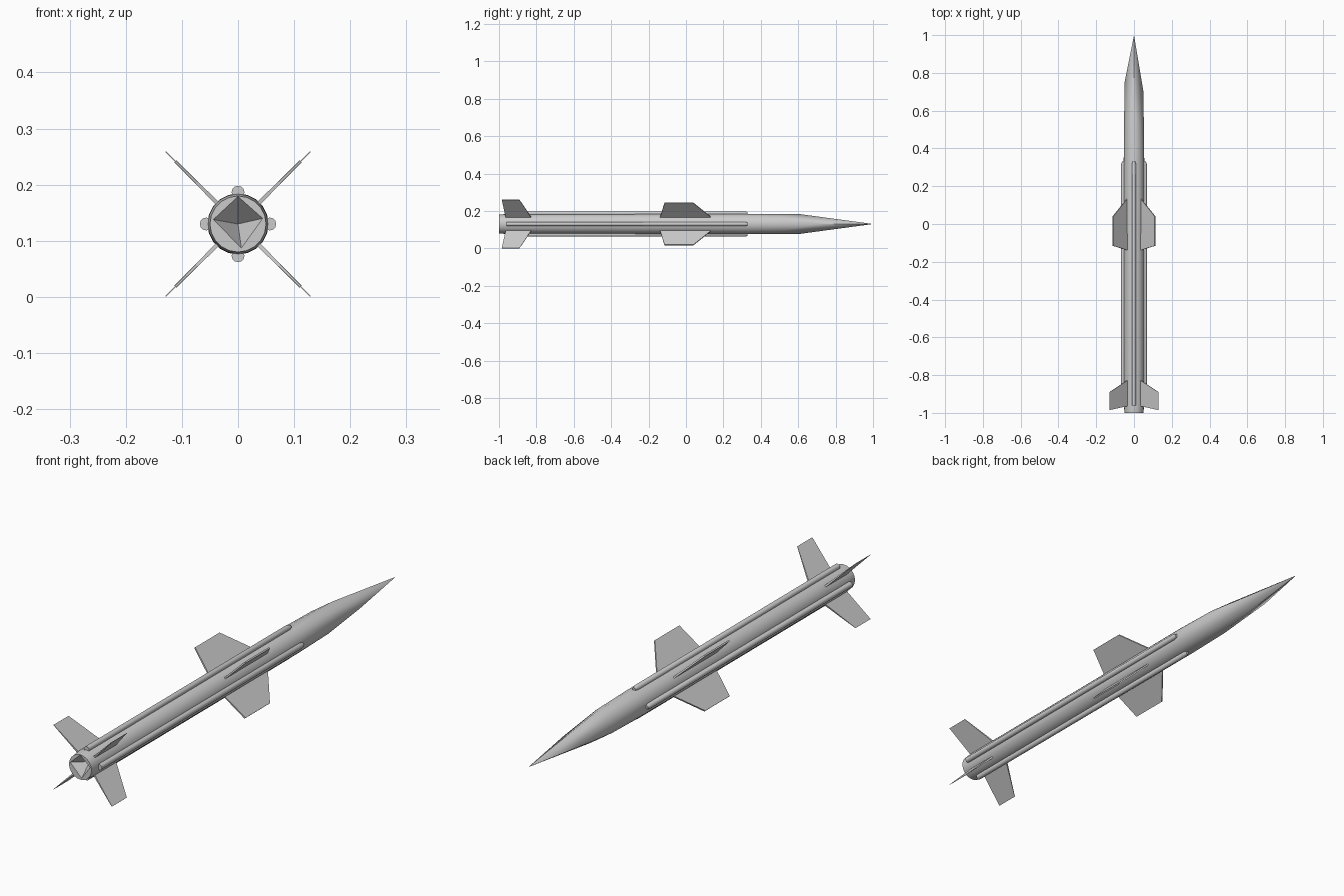
import bpy, bmesh
from math import sin, cos, pi, radians
from mathutils import Matrix, Vector

if "Cube" in bpy.data.objects:
    bpy.data.objects.remove(bpy.data.objects["Cube"])

AXIS_Z = 0.13


def ring(y, r, n, offset=0.0):
    return [(r * cos(offset + 2 * pi * i / n), y, AXIS_Z + r * sin(offset + 2 * pi * i / n))
            for i in range(n)]


def hull(name, points, smooth=None):
    bm = bmesh.new()
    for p in points:
        bm.verts.new(p)
    res = bmesh.ops.convex_hull(bm, input=bm.verts[:])
    loose = [v for v in bm.verts if not v.link_faces]
    bmesh.ops.delete(bm, geom=loose, context='VERTS')
    bmesh.ops.dissolve_limit(bm, angle_limit=radians(0.5), verts=bm.verts[:], edges=bm.edges[:])
    bmesh.ops.recalc_face_normals(bm, faces=bm.faces[:])
    me = bpy.data.meshes.new(name)
    bm.to_mesh(me)
    bm.free()
    ob = bpy.data.objects.new(name, me)
    bpy.context.collection.objects.link(ob)
    if smooth:
        bpy.ops.object.select_all(action='DESELECT')
        ob.select_set(True)
        bpy.context.view_layer.objects.active = ob
        bpy.ops.object.shade_smooth_by_angle(angle=radians(smooth))
    return ob


# Body: round tube blending into a coarse four-sided nose
body = hull("body",
            ring(-1.0, 0.050, 20) + ring(-0.96, 0.0535, 20) + ring(0.33, 0.0545, 20)
            + ring(0.52, 0.051, 4, pi / 4)
            + [(0, 0.60, AXIS_Z + 0.054), (0, 0.60, AXIS_Z - 0.054),
               (-0.050, 0.75, AXIS_Z), (0.050, 0.70, AXIS_Z),
               (0, 1.0, AXIS_Z)], 25)

# Exhaust recess: four-sided pyramid cut into the tail
outline = [(0, 0.049), (0.044, 0.010), (0.006, -0.043), (-0.044, 0.008)]
cutter = hull("recess_cutter",
              [(x * 1.1, -1.006, AXIS_Z + z * 1.1) for x, z in outline] + [(0, -0.94, AXIS_Z)])
cut = body.modifiers.new("recess", 'BOOLEAN')
cut.object = cutter
cut.operation = 'DIFFERENCE'
cut.solver = 'EXACT'
bpy.context.view_layer.objects.active = body
bpy.ops.object.modifier_apply(modifier=cut.name)
bpy.data.objects.remove(cutter)

# Four cable rails along the body
for i in range(4):
    a = i * pi / 2
    shift = Vector((0.0565 * cos(a), 0, 0.0565 * sin(a)))
    pts = ring(-0.96, 0.0115, 12) + ring(0.315, 0.0115, 12) + ring(0.33, 0.007, 12)
    hull(f"rail_{i + 1}", [Vector(p) + shift for p in pts], 35)


def fins(name, profile):
    """Profile points are (radius, y, half thickness); repeated on the diagonals."""
    for i in range(4):
        turn = Matrix.Rotation(pi / 4 + i * pi / 2, 4, 'Y')
        pts = [turn @ Vector((r, y, s * t)) + Vector((0, 0, AXIS_Z))
               for r, y, t in profile for s in (-1, 1)]
        hull(f"{name}_{i + 1}", pts)


# Mid wings: flat slabs with clipped leading corners
fins("wing", [(0.045, -0.14, 0.003), (0.158, -0.115, 0.003),
              (0.158, 0.04, 0.003), (0.045, 0.14, 0.003)])

# Tail fins: swept, thinning towards the tip
fins("tail_fin", [(0.045, -0.963, 0.004), (0.183, -0.985, 0.0006),
                  (0.183, -0.89, 0.0006), (0.045, -0.825, 0.004)])
